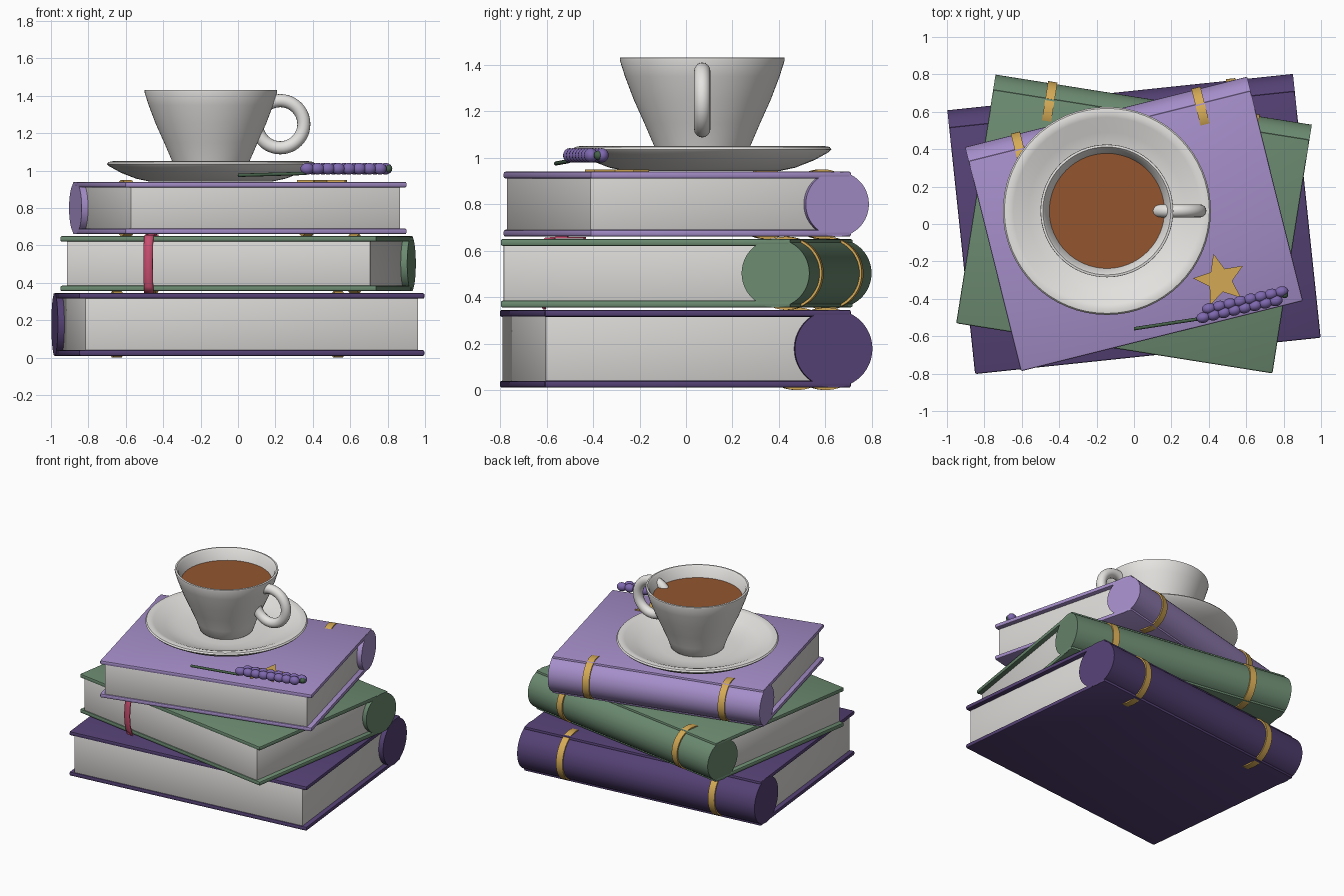
import bpy, bmesh, math
from mathutils import Vector, Matrix

if "Cube" in bpy.data.objects:
    bpy.data.objects.remove(bpy.data.objects["Cube"])


def material(name, rgb):
    """Flat material from 0-255 display colour."""
    lin = [((c / 255 + 0.055) / 1.055) ** 2.4 for c in rgb] + [1.0]
    m = bpy.data.materials.new(name)
    m.use_nodes = True
    m.diffuse_color = lin
    m.node_tree.nodes["Principled BSDF"].inputs["Base Color"].default_value = lin
    return m


PURPLE = material("dark purple", (84, 65, 116))
GREEN = material("sage green", (107, 138, 112))
LILAC = material("lilac", (165, 142, 201))
GOLD = material("gold", (212, 170, 86))
PAPER = material("paper", (218, 216, 213))
CHINA = material("porcelain", (230, 228, 225))
TEA = material("tea brown", (148, 86, 48))
RIBBON = material("ribbon red", (200, 78, 112))
BLOOM = material("blossom violet", (126, 104, 175))
STEM = material("stem green", (70, 98, 74))


def finish(name, bm, mat, loc=(0, 0, 0), turn=0.0, smooth=True):
    """Turn a bmesh into a shaded, coloured object."""
    bmesh.ops.recalc_face_normals(bm, faces=bm.faces)
    me = bpy.data.meshes.new(name)
    bm.to_mesh(me)
    bm.free()
    me.materials.append(mat)
    ob = bpy.data.objects.new(name, me)
    bpy.context.collection.objects.link(ob)
    ob.location = loc
    ob.rotation_euler.z = turn
    if smooth:
        bpy.ops.object.select_all(action="DESELECT")
        ob.select_set(True)
        bpy.context.view_layer.objects.active = ob
        bpy.ops.object.shade_smooth_by_angle(angle=math.radians(40))
    return ob


def box(name, lo, hi, mat, loc, turn, bevel):
    bm = bmesh.new()
    bmesh.ops.create_cube(bm, size=1)
    lo, hi = Vector(lo), Vector(hi)
    for v in bm.verts:
        v.co = (lo + hi) / 2 + v.co * (hi - lo)
    bmesh.ops.bevel(bm, geom=bm.edges[:], offset=bevel, segments=2,
                    profile=0.5, affect="EDGES")
    return finish(name, bm, mat, loc, turn)


def rod(name, radius, length, centre, mat, loc, turn):
    """Cylinder lying along the local x axis."""
    bm = bmesh.new()
    place = Matrix.Translation(centre) @ Matrix.Rotation(math.pi / 2, 4, "Y")
    bmesh.ops.create_cone(bm, cap_ends=True, segments=64, radius1=radius,
                          radius2=radius, depth=length, matrix=place)
    return finish(name, bm, mat, loc, turn)


def lathe(name, profile, mat, loc):
    bm = bmesh.new()
    verts = [bm.verts.new((r, 0, z)) for r, z in profile]
    edges = [bm.edges.new(pair) for pair in zip(verts, verts[1:])]
    bmesh.ops.spin(bm, geom=verts + edges, axis=(0, 0, 1), cent=(0, 0, 0),
                   angle=math.tau, steps=64, use_duplicate=False)
    bmesh.ops.remove_doubles(bm, verts=bm.verts, dist=0.0005)
    return finish(name, bm, mat, loc)


def tube(name, points, radius, mat):
    cu = bpy.data.curves.new(name, "CURVE")
    cu.dimensions = "3D"
    cu.bevel_depth = radius
    cu.use_fill_caps = True
    sp = cu.splines.new("POLY")
    sp.points.add(len(points) - 1)
    for p, co in zip(sp.points, points):
        p.co = (*co, 1)
    cu.materials.append(mat)
    ob = bpy.data.objects.new(name, cu)
    bpy.context.collection.objects.link(ob)


def book(name, hx, hy, z0, z1, degrees, mat):
    """Two boards, page block, round spine at the back and two gold bands."""
    turn, loc = math.radians(degrees), (0, 0, z0)
    h = z1 - z0
    r = h / 2
    yc = hy - r
    board = 0.03
    back = yc + 0.45 * r
    box(name + "_lower_board", (-hx, -hy, 0), (hx, back, board), mat, loc, turn, 0.009)
    box(name + "_upper_board", (-hx, -hy, h - board), (hx, back, h), mat, loc, turn, 0.009)
    box(name + "_pages", (0.035 - hx, 0.008 - hy, board - 0.004),
        (hx - 0.035, yc, h - board + 0.004), PAPER, loc, turn, 0.004)
    rod(name + "_spine", r, 2 * hx, (0, yc, r), mat, loc, turn)
    for side, label in ((-1, "right"), (1, "left")):
        rod(f"{name}_{label}_band", r + 0.01, 0.05, (side * 0.64 * hx, yc, r),
            GOLD, loc, turn)


# Stack of books
book("bottom_book", 0.929, 0.709, 0.01, 0.345, 6, PURPLE)
book("middle_book", 0.856, 0.673, 0.355, 0.65, -9, GREEN)
book("top_book", 0.777, 0.6175, 0.66, 0.94, 14, LILAC)

# Ribbon bookmark draped over the middle book's front edge
bm = bmesh.new()
rows = []
for y, z in ((-0.5, 0.655), (-0.62, 0.656), (-0.668, 0.652), (-0.688, 0.63),
             (-0.7, 0.57), (-0.705, 0.5), (-0.7, 0.43), (-0.688, 0.38), (-0.675, 0.347)):
    rows.append([bm.verts.new((x, y, z)) for x in (-0.4, -0.35)])
for a, b in zip(rows, rows[1:]):
    bm.faces.new((a[0], a[1], b[1], b[0]))
bookmark = finish("ribbon_bookmark", bm, RIBBON, turn=math.radians(-9))
thick = bookmark.modifiers.new("thickness", "SOLIDIFY")
thick.thickness = 0.008
thick.offset = 0

# Saucer and cup
CUP = (-0.145, 0.07, 0)
lathe("saucer", [(0, 0.942), (0.33, 0.942), (0.40, 0.957), (0.48, 0.988), (0.545, 1.024),
                 (0.556, 1.036), (0.548, 1.046), (0.525, 1.05), (0.5, 1.043),
                 (0.42, 1.008), (0.34, 0.985), (0.25, 0.975), (0, 0.975)], CHINA, CUP)
lathe("cup", [(0, 0.97), (0.17, 0.97), (0.185, 0.985), (0.207, 1.05), (0.25, 1.15),
              (0.295, 1.25), (0.333, 1.35), (0.355, 1.42), (0.354, 1.43), (0.342, 1.432),
              (0.331, 1.42), (0.306, 1.345), (0.268, 1.25), (0.18, 1.05), (0, 1.03)],
      CHINA, CUP)
lathe("tea", [(0, 1.35), (0.309, 1.35), (0.3, 1.335), (0, 1.335)], TEA, CUP)
bpy.ops.mesh.primitive_torus_add(major_radius=0.126, minor_radius=0.035, major_segments=48,
                                 minor_segments=16, location=(0.226, 0.07, 1.248),
                                 rotation=(math.pi / 2, 0, 0))
handle = bpy.context.object
handle.name = "cup_handle"
handle.data.materials.append(CHINA)
bpy.ops.object.shade_smooth()

# Gold star lying on the top board
bm = bmesh.new()
ring = []
for i in range(10):
    a = math.radians(104 + 36 * i)
    r = 0.065 if i % 2 else 0.145
    ring.append(bm.verts.new((r * math.cos(a), r * math.sin(a), 0)))
face = bm.faces.new(ring)
top = bmesh.ops.extrude_face_region(bm, geom=[face])["geom"]
bmesh.ops.translate(bm, verts=[v for v in top if isinstance(v, bmesh.types.BMVert)],
                    vec=(0, 0, 0.009))
finish("gold_star", bm, GOLD, (0.46, -0.3, 0.94), smooth=False)

# Flower sprig: stem with a double row of blossoms
tube("sprig_stem", [(0, -0.56, 0.975), (0.36, -0.505, 0.985), (0.42, -0.475, 1.005),
                    (0.8, -0.38, 1.01)], 0.009, STEM)
heading = math.radians(13)
along = Vector((math.cos(heading), math.sin(heading), 0))


def bead(name, co, size, mat):
    bm = bmesh.new()
    bmesh.ops.create_uvsphere(bm, u_segments=16, v_segments=10, radius=1)
    bmesh.ops.scale(bm, vec=size, verts=bm.verts)
    ob = finish(name, bm, mat, co, heading)
    for p in ob.data.polygons:
        p.use_smooth = True


for row, start in (("back", Vector((0.40, -0.452, 1.01))),
                   ("front", Vector((0.37, -0.5, 1.01)))):
    for i in range(8):
        bead(f"{row}_blossom_{i + 1}", start + along * 0.057 * i,
             (0.037, 0.029, 0.031), BLOOM)
bead("sprig_tip", (0.805, -0.377, 1.01), (0.02, 0.02, 0.02), STEM)
